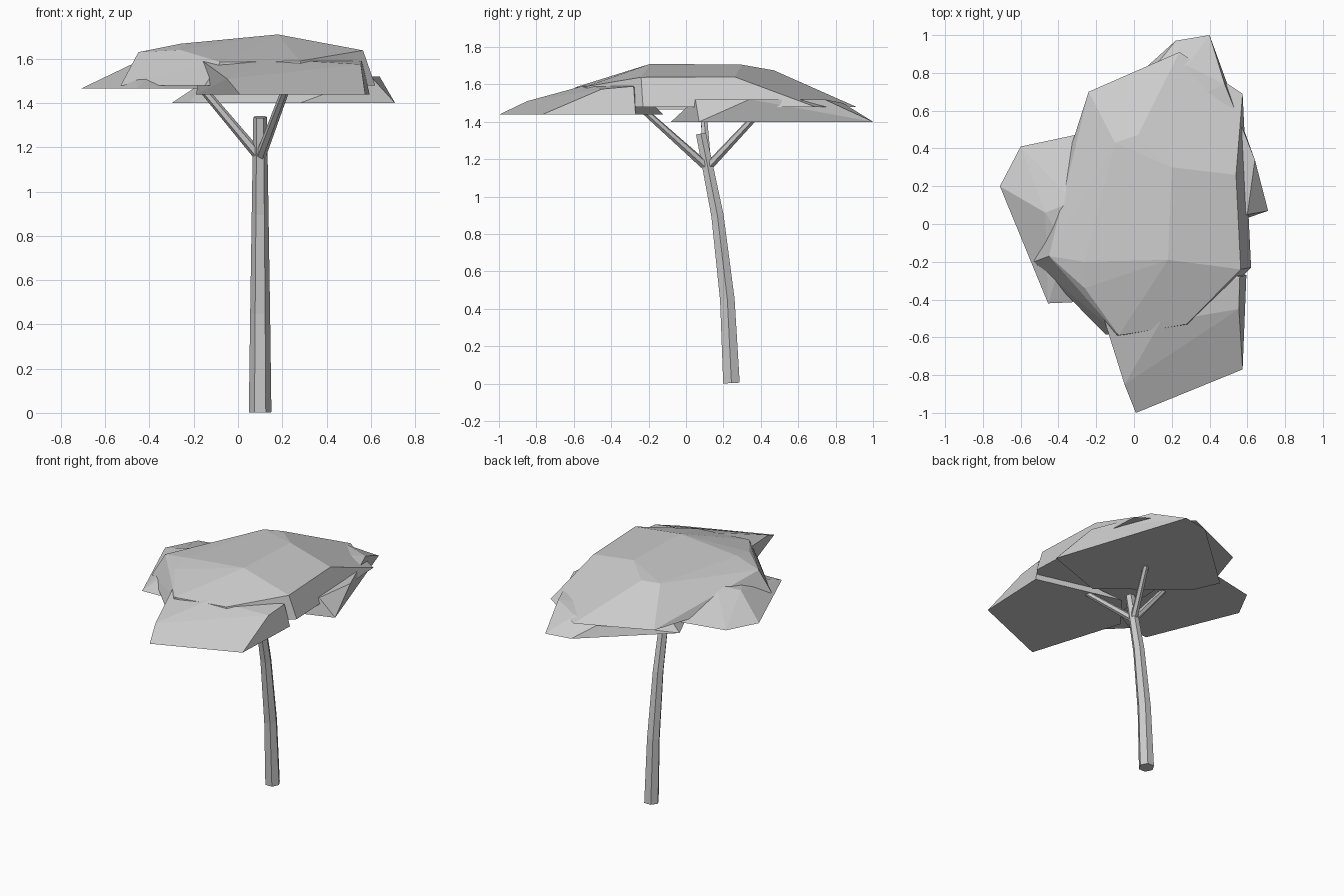
import bpy, bmesh
from math import cos, sin, tau
from mathutils import Vector

if "Cube" in bpy.data.objects:
    bpy.data.objects.remove(bpy.data.objects["Cube"])


def finish(bm, name):
    bmesh.ops.recalc_face_normals(bm, faces=bm.faces[:])
    mesh = bpy.data.meshes.new(name)
    bm.to_mesh(mesh)
    bm.free()
    bpy.context.collection.objects.link(bpy.data.objects.new(name, mesh))


def tube(name, path, radii, sides=6):
    """Low-poly tapered tube along a path."""
    bm = bmesh.new()
    pts = [Vector(p) for p in path]
    rings = []
    for i, p in enumerate(pts):
        d = (pts[min(i + 1, len(pts) - 1)] - pts[max(i - 1, 0)]).normalized()
        u = Vector((0, 1, 0)).cross(d).normalized()
        v = d.cross(u)
        rings.append([bm.verts.new(p + radii[i] * (cos(k * tau / sides) * u + sin(k * tau / sides) * v))
                      for k in range(sides)])
    for a, b in zip(rings, rings[1:]):
        for k in range(sides):
            n = (k + 1) % sides
            bm.faces.new((a[k], a[n], b[n], b[k]))
    bm.faces.new(rings[0][::-1])
    bm.faces.new(rings[-1])
    finish(bm, name)


def canopy(name, z, rim, crown):
    """Flat-bottomed faceted leaf clump: hull of a rim outline and crown points."""
    bm = bmesh.new()
    for p in [(x, y, z) for x, y in rim] + crown:
        bm.verts.new(p)
    res = bmesh.ops.convex_hull(bm, input=bm.verts[:])
    junk = {g for g in res["geom_interior"] + res["geom_unused"] if isinstance(g, bmesh.types.BMVert)}
    bmesh.ops.delete(bm, geom=list(junk), context='VERTS')
    bmesh.ops.dissolve_limit(bm, angle_limit=0.06, verts=bm.verts[:], edges=bm.edges[:])
    finish(bm, name)


# Curved trunk
tube("trunk",
     [(0.1, 0.243, 0.003), (0.1, 0.221, 0.45), (0.1, 0.168, 0.9), (0.1, 0.118, 1.15), (0.1, 0.08, 1.337)],
     [0.051, 0.045, 0.038, 0.034, 0.031])

# Three branches fanning out from the fork
fork = (0.1, 0.115, 1.155)
for i, tip in enumerate([(0.215, -0.225, 1.46), (0.215, 0.4, 1.46), (-0.19, 0.09, 1.50)]):
    tube(f"branch_{i + 1}", [fork, tip], [0.024, 0.018])

# Main upper canopy
canopy("canopy_main", 1.48,
       [(-0.53, -0.2), (-0.15, -0.585), (0.31, -0.54), (0.62, -0.23),
        (0.575, 0.69), (0.24, 0.91), (-0.24, 0.7), (-0.33, 0.42)],
       [(0.18, -0.19, 1.71), (0.2, 0.3, 1.705), (0.02, 0.47, 1.675), (-0.1, 0.43, 1.67),
        (-0.26, -0.2, 1.668), (-0.45, -0.17, 1.63), (-0.26, -0.34, 1.64), (-0.08, -0.59, 1.585),
        (0.28, -0.53, 1.59), (0.565, -0.24, 1.638), (0.54, 0.26, 1.64)])

# Left canopy
canopy("canopy_left", 1.465,
       [(-0.71, 0.2), (-0.6, 0.41), (-0.27, 0.48), (-0.1, 0.2), (-0.12, -0.3), (-0.33, -0.415), (-0.455, -0.42)],
       [(-0.47, 0.06, 1.58), (-0.32, 0.12, 1.6), (-0.36, -0.12, 1.57)])

# Front canopy
canopy("canopy_front", 1.438,
       [(0.01, -1.0), (0.575, -0.77), (0.595, -0.27), (0.0, -0.12), (-0.19, -0.36)],
       [(-0.05, -0.85, 1.51), (-0.16, -0.5, 1.59), (0.14, -0.52, 1.6),
        (0.555, -0.45, 1.575), (0.56, -0.28, 1.59)])

# Back right canopy
canopy("canopy_back", 1.40,
       [(0.71, 0.07), (0.4, 1.0), (0.22, 0.97), (-0.3, 0.5), (-0.22, 0.32), (0.28, -0.08)],
       [(0.64, 0.34, 1.52), (0.6, 0.05, 1.52), (0.28, 0.84, 1.5), (0.48, 0.74, 1.52), (0.1, 0.82, 1.48),
        (-0.15, 0.45, 1.5), (0.3, 0.05, 1.52)])
